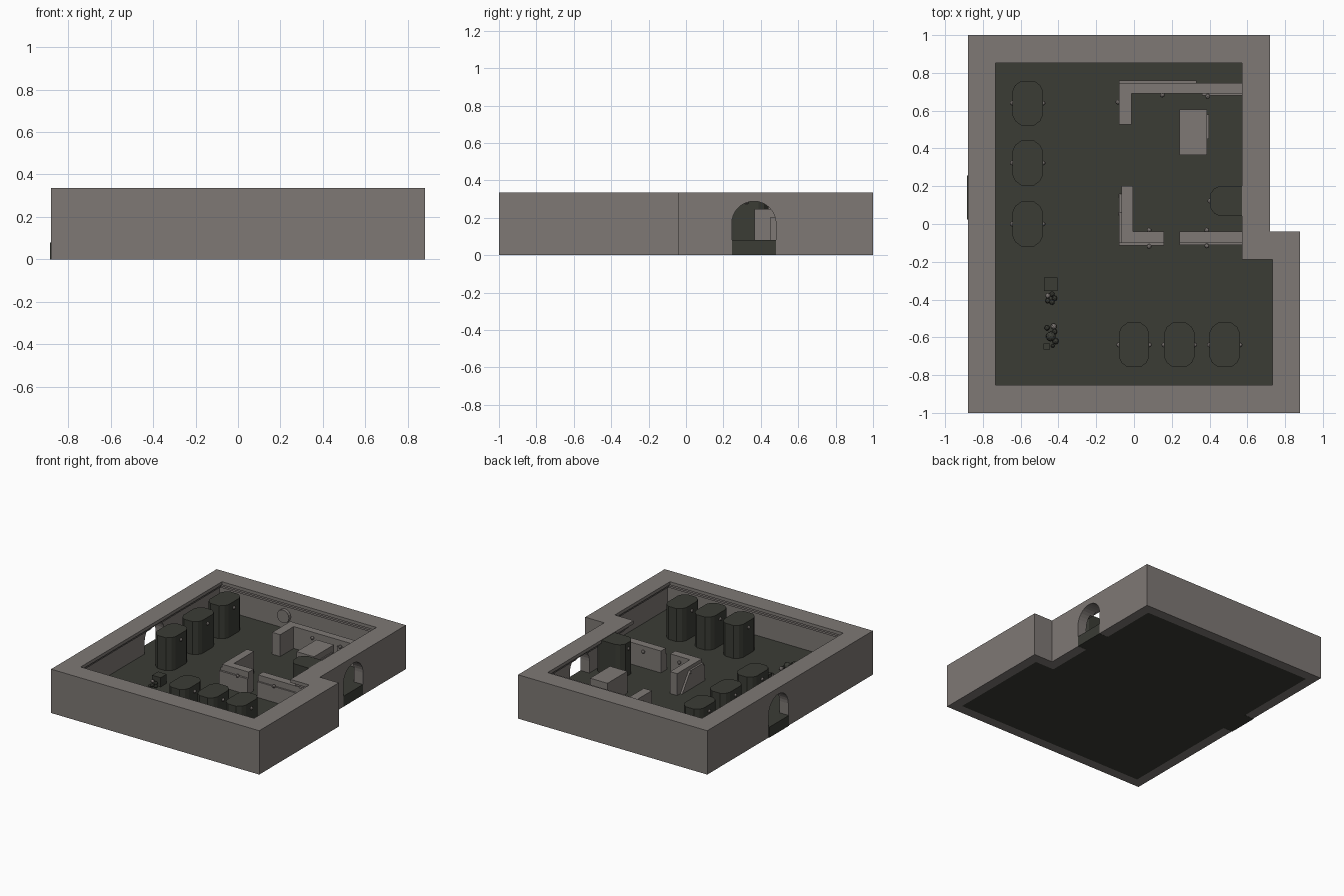
import bpy, bmesh, math
from mathutils import Matrix, Vector

cube = bpy.data.objects.get("Cube")
if cube:
    bpy.data.objects.remove(cube, do_unlink=True)


def material(name, rgb):
    m = bpy.data.materials.new(name)
    m.use_nodes = True
    m.diffuse_color = (*rgb, 1)
    m.node_tree.nodes["Principled BSDF"].inputs["Base Color"].default_value = (*rgb, 1)
    return m


STONE = material("warm grey stone", (0.21, 0.19, 0.178))
DARK = material("dark slate", (0.043, 0.045, 0.036))


def finish(bm, name, mat):
    bmesh.ops.recalc_face_normals(bm, faces=bm.faces)
    mesh = bpy.data.meshes.new(name)
    bm.to_mesh(mesh)
    bm.free()
    mesh.materials.append(mat)
    obj = bpy.data.objects.new(name, mesh)
    bpy.context.collection.objects.link(obj)
    return obj


def box(name, mat, x0, x1, y0, y1, z0, z1):
    bm = bmesh.new()
    size = Matrix.Diagonal((x1 - x0, y1 - y0, z1 - z0, 1))
    place = Matrix.Translation(((x0 + x1) / 2, (y0 + y1) / 2, (z0 + z1) / 2))
    bmesh.ops.create_cube(bm, size=1, matrix=place @ size)
    return finish(bm, name, mat)


def prism(name, mat, base, direction):
    """Extrude a closed outline of 3D points along a direction."""
    bm = bmesh.new()
    face = bm.faces.new([bm.verts.new(p) for p in base])
    new = bmesh.ops.extrude_face_region(bm, geom=[face])["geom"]
    verts = [v for v in new if isinstance(v, bmesh.types.BMVert)]
    bmesh.ops.translate(bm, verts=verts, vec=direction)
    return finish(bm, name, mat)


def knob(name, x, y, z, r=0.013, mat=STONE):
    bm = bmesh.new()
    bmesh.ops.create_icosphere(bm, subdivisions=2, radius=r,
                               matrix=Matrix.Translation((x, y, z)))
    return finish(bm, name, mat)


def outline(d, z):
    """Stepped room plan, moved inward by d."""
    left, mid, right = -0.88 + d, 0.72 - d, 0.88 - d
    front, notch, back = -1 + d, -0.04 - d, 1 - d
    return [(left, front, z), (right, front, z), (right, notch, z),
            (mid, notch, z), (mid, back, z), (left, back, z)]


FLOOR, TOP, LOW = 0.08, 0.335, 0.247

# Outer wall: corbelled section swept around the plan
section = [(0, 0), (0, TOP), (0.147, TOP), (0.147, 0.31), (0.123, 0.31),
           (0.123, 0.285), (0.1, 0.285), (0.1, 0.26), (0.075, 0.26), (0.075, 0)]
bm = bmesh.new()
loops = [[bm.verts.new(p) for p in outline(d, z)] for d, z in section]
for a, b in zip(loops, loops[1:] + loops[:1]):
    for i in range(6):
        j = (i + 1) % 6
        bm.faces.new((a[i], a[j], b[j], b[i]))
wall = finish(bm, "outer_wall", STONE)


# Arched doorways cut through both side walls
def cut_door(x, yc):
    r, spring = 0.118, 0.17
    pts = [(x, yc - r, -0.05), (x, yc + r, -0.05)]
    for i in range(17):
        a = math.pi * i / 16
        pts.append((x, yc + r * math.cos(a), spring + r * math.sin(a)))
    cutter = prism("door_cutter", STONE, pts, Vector((0.34, 0, 0)))
    cutter.hide_render = True
    mod = wall.modifiers.new("door", 'BOOLEAN')
    mod.operation, mod.solver, mod.object = 'DIFFERENCE', 'EXACT', cutter
    bpy.context.view_layer.objects.active = wall
    bpy.ops.object.modifier_apply(modifier=mod.name)
    bpy.data.objects.remove(cutter, do_unlink=True)


cut_door(0.5, 0.363)
cut_door(-1.0, 0.14)

# Floor and door thresholds
prism("floor", DARK, outline(0.075, 0), Vector((0, 0, FLOOR)))
box("right_threshold", DARK, 0.6, 0.72, 0.246, 0.48, 0, FLOOR)
box("left_threshold", DARK, -0.885, -0.78, 0.023, 0.257, 0, FLOOR)

# Inner partitions with thin skirtings
partitions = [
    ("back_partition", -0.08, 0.645, 0.69, 0.747),
    ("back_partition_return", -0.08, -0.012, 0.527, 0.69),
    ("front_partition_left", -0.065, 0.16, -0.1, -0.04),
    ("front_partition_return", -0.065, -0.005, -0.04, 0.2),
    ("front_partition_right", 0.24, 0.645, -0.1, -0.04),
]
for name, x0, x1, y0, y1 in partitions:
    box(name, STONE, x0, x1, y0, y1, FLOOR, LOW)
box("back_skirting", STONE, -0.08, 0.33, 0.747, 0.76, FLOOR, 0.2)
box("back_inner_skirting", STONE, 0.36, 0.645, 0.68, 0.69, FLOOR, 0.2)
box("front_skirting_left", STONE, -0.08, 0.16, -0.115, -0.1, FLOOR, 0.2)
box("front_skirting_right", STONE, 0.24, 0.645, -0.112, -0.1, FLOOR, 0.2)

# Sloping brace plate on the front return
prism("return_brace", STONE, [(-0.08, -0.1, FLOOR), (-0.08, 0.16, FLOOR),
                              (-0.08, 0.06, 0.22), (-0.08, -0.1, 0.22)],
      Vector((0.015, 0, 0)))

# Stone block and its side plate
box("stone_block", STONE, 0.24, 0.387, 0.365, 0.605, FLOOR, LOW)
box("block_side_plate", STONE, 0.387, 0.396, 0.45, 0.58, FLOOR, 0.2)

# Knobs on the partitions
for x, y in [(0.08, -0.032), (0.08, -0.119), (0.385, -0.032), (0.385, -0.116),
             (-0.072, 0.055), (-0.085, 0.645), (0.15, 0.683), (0.39, 0.676)]:
    knob("wall_knob", x, y, 0.205)


# Faceted oval pillars
def pillar(name, x, y, turned=False):
    quarter = [(0.08, 0.065), (0.066, 0.095), (0.035, 0.118)]
    ring = quarter + [(-a, b) for a, b in reversed(quarter)]
    ring += [(-a, -b) for a, b in ring]
    if turned:
        ring = [(b, -a) for a, b in ring]
    prism(name, DARK, [(x + a, y + b, FLOOR) for a, b in ring],
          Vector((0, 0, 0.332 - FLOOR)))
    if turned:
        knob(name + "_knob", x - 0.118, y, 0.285)
    else:
        for side in (-1, 1):
            knob(name + "_knob", x + side * 0.081, y, 0.285)


for y in (0, 0.323, 0.64):
    pillar("left_pillar", -0.563, y)
for x in (0, 0.24, 0.48):
    pillar("front_pillar", x, -0.64)
pillar("right_pillar", 0.52, 0.122, turned=True)

# Round plate on the back wall
bm = bmesh.new()
bmesh.ops.create_cone(bm, cap_ends=True, segments=16, radius1=0.05, radius2=0.05,
                      depth=0.03, matrix=Matrix.Translation((-0.25, 0.915, 0.18))
                      @ Matrix.Rotation(math.pi / 2, 4, 'X'))
finish(bm, "round_plate", STONE)

# Chest with a heap of small stones
box("chest", DARK, -0.477, -0.405, -0.355, -0.282, FLOOR, 0.15)
for i in range(5):
    a = i * math.tau / 5
    knob("heap_stone", -0.44 + 0.02 * math.cos(a), -0.393 + 0.022 * math.sin(a),
         0.095 + 0.012 * (i % 3), 0.014, STONE if i == 2 else DARK)

# Scattered rubble
for x, y, r in [(-0.46, -0.55, 0.014), (-0.42, -0.57, 0.014), (-0.44, -0.595, 0.026),
                (-0.415, -0.62, 0.017), (-0.43, -0.645, 0.01)]:
    knob("rubble", x, y, FLOOR + r, r, DARK)
knob("pale_rubble", -0.425, -0.542, 0.1, 0.016)
box("rubble_crate", DARK, -0.48, -0.446, -0.665, -0.632, FLOOR, 0.115)
